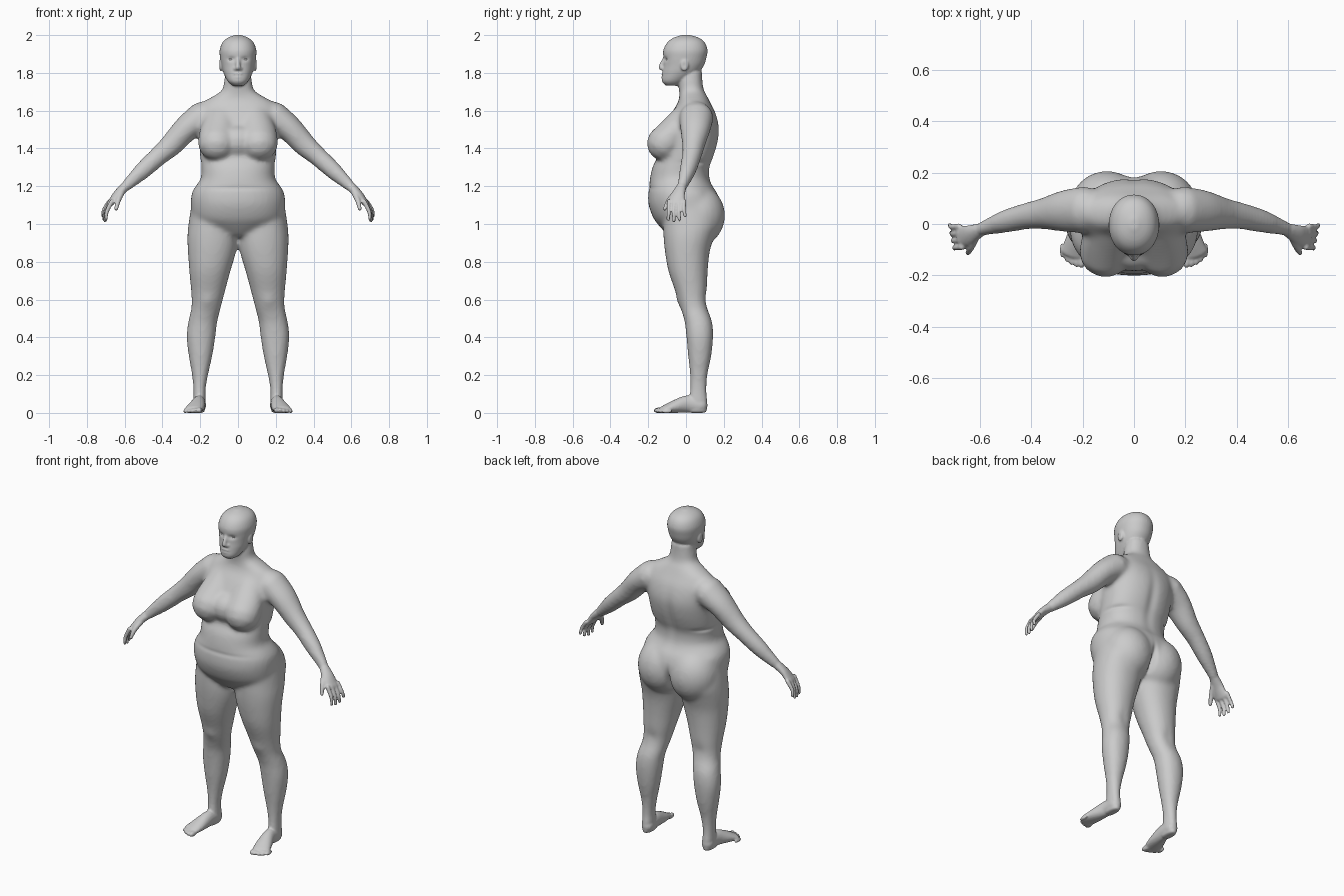
import bpy, bmesh, math
from mathutils import Vector


def spline(rows, steps=5):
    """Catmull-Rom interpolation through rows of numbers."""
    out = []
    for i in range(len(rows) - 1):
        p = [rows[max(0, min(len(rows) - 1, i + k))] for k in (-1, 0, 1, 2)]
        for s in range(steps):
            t = s / steps
            out.append([0.5 * (2 * b + (c - a) * t + (2 * a - 5 * b + 4 * c - d) * t * t
                               + (3 * b - a - 3 * c + d) * t ** 3) for a, b, c, d in zip(*p)])
    return out + [list(rows[-1])]


def loft(bm, rings, side=1):
    loops = [[bm.verts.new((v[0] * side, v[1], v[2])) for v in r] for r in rings]
    n = len(loops[0])
    for a, b in zip(loops, loops[1:]):
        for i in range(n):
            bm.faces.new((a[i], a[(i + 1) % n], b[(i + 1) % n], b[i]))
    bm.faces.new(loops[0])
    bm.faces.new(loops[-1])


def stack(bm, rows, side=1, power=2.0, n=40):
    """Horizontal sections: z, x0, x1, y0, y1."""
    rings = []
    for z, x0, x1, y0, y1 in spline(rows):
        ring = []
        for i in range(n):
            a = math.tau * i / n
            c, s = math.cos(a), math.sin(a)
            ring.append(((x0 + x1) / 2 + (x1 - x0) / 2 * math.copysign(abs(c) ** (2 / power), c),
                         (y0 + y1) / 2 + (y1 - y0) / 2 * math.copysign(abs(s) ** (2 / power), s), z))
        rings.append(ring)
    loft(bm, rings, side)


def tube(bm, rows, sides=(1, -1), n=20):
    """Round-ended limb: x, y, z, horizontal radius, other radius."""
    pts = spline(rows)
    pos = [Vector(p[:3]) for p in pts]
    rings = []

    def ring(c, t, ra, rb):
        u = t.cross(Vector((0, 0, 1))).normalized()
        w = u.cross(t)
        rings.append([c + u * ra * math.cos(math.tau * i / n) + w * rb * math.sin(math.tau * i / n)
                      for i in range(n)])
    last = len(pts) - 1
    for i, p in enumerate(pts):
        t = (pos[min(i + 1, last)] - pos[max(i - 1, 0)]).normalized()
        r = min(p[3], p[4])
        caps = [0]
        if i == 0:
            caps = [-85, -60, -30, 0]
        elif i == last:
            caps = [0, 30, 60, 85]
        for d in caps:
            k = math.cos(math.radians(d))
            ring(pos[i] + t * r * math.sin(math.radians(d)), t, p[3] * k, p[4] * k)
    for s in sides:
        loft(bm, rings, s)


def ball(bm, c, r, sides=(1, -1)):
    for s in sides:
        vs = bmesh.ops.create_uvsphere(bm, u_segments=24, v_segments=16, radius=1)["verts"]
        for v in vs:
            v.co = Vector((s * (c[0] + v.co.x * r[0]), c[1] + v.co.y * r[1], c[2] + v.co.z * r[2]))


def fuse(bm, name, voxel, smooth):
    """Merge overlapping pieces into one soft skin."""
    bmesh.ops.recalc_face_normals(bm, faces=bm.faces)
    me = bpy.data.meshes.new(name)
    bm.to_mesh(me)
    bm.free()
    ob = bpy.data.objects.new(name, me)
    bpy.context.collection.objects.link(ob)
    m = ob.modifiers.new("skin", 'REMESH')
    m.mode, m.voxel_size = 'VOXEL', voxel
    m = ob.modifiers.new("soft", 'SMOOTH')
    m.factor, m.iterations = 0.5, smooth
    dg = bpy.context.evaluated_depsgraph_get()
    out = bpy.data.meshes.new_from_object(ob.evaluated_get(dg))
    bpy.data.objects.remove(ob)
    return out


# torso and neck: z, half width, front, back
bm = bmesh.new()
torso = [(.935, .07, -.09, .08), (.96, .13, -.115, .13), (.99, .195, -.142, .165),
         (1.03, .24, -.172, .18), (1.10, .25, -.198, .185), (1.16, .246, -.2, .168),
         (1.20, .225, -.194, .142), (1.24, .197, -.191, .126), (1.30, .194, -.178, .126),
         (1.35, .2, -.155, .145), (1.42, .205, -.15, .167), (1.50, .21, -.125, .177),
         (1.58, .215, -.082, .16), (1.64, .19, -.044, .13), (1.68, .125, -.035, .11),
         (1.71, .084, -.037, .094), (1.76, .073, -.042, .087), (1.82, .066, -.03, .085)]
stack(bm, [(z, -w, w, f, b) for z, w, f, b in torso], power=2.25)
# legs
leg = [(1.17, .06, .24, -.09, .11), (1.08, .03, .25, -.115, .15), (1.0, .01, .262, -.12, .17),
       (.93, .0, .268, -.119, .148), (.85, .011, .265, -.111, .125),
       (.75, .04, .258, -.093, .115), (.65, .067, .249, -.059, .111),
       (.60, .08, .246, -.043, .108), (.55, .093, .248, -.027, .115), (.48, .11, .264, -.007, .139),
       (.40, .12, .272, .002, .144), (.30, .136, .261, .011, .134), (.20, .158, .244, .021, .114),
       (.12, .171, .237, .021, .109), (.05, .17, .237, .01, .117), (.0, .173, .234, 0, .114)]
for s in (1, -1):
    stack(bm, leg, s, power=2.15)
# buttocks, breasts, arms
ball(bm, (.105, .065, 1.045), (.145, .142, .16))
tube(bm, [(.09, .0, 1.585, .08, .06), (.105, -.068, 1.49, .098, .08), (.112, -.115, 1.427, .102, .094)])
ball(bm, (0, -.105, 1.435), (.10, .08, .085), (1,))
tube(bm, [(.19, .055, 1.565, .092, .084), (.27, .05, 1.508, .082, .07), (.35, .04, 1.422, .062, .062),
          (.42, .03, 1.36, .052, .052), (.50, .01, 1.287, .045, .047), (.57, -.012, 1.222, .032, .035),
          (.61, -.028, 1.185, .027, .026)])
soft = fuse(bm, "body_soft", .012, 11)

bm = bmesh.new()
bm.from_mesh(soft)
# head
head = [(1.732, .028, -.105, -.03), (1.755, .054, -.127, .0), (1.80, .077, -.125, .065),
        (1.84, .088, -.12, .095), (1.88, .095, -.12, .108), (1.92, .097, -.12, .114),
        (1.96, .083, -.1, .1), (1.985, .056, -.068, .07), (2.001, .015, -.02, .02)]
stack(bm, [(z, -w, w, f, b) for z, w, f, b in head], power=2.1)
# nose, lips, ears
tube(bm, [(0, -.112, 1.878, .01, .01), (0, -.127, 1.845, .012, .013), (0, -.133, 1.828, .014, .012)], (1,))
ball(bm, (.011, -.122, 1.822), (.011, .012, .01))
ball(bm, (0, -.119, 1.793), (.027, .012, .007), (1,))
ball(bm, (0, -.119, 1.78), (.024, .012, .007), (1,))
ball(bm, (.09, -.008, 1.842), (.012, .022, .033))
# hands: palm, thumb, fingers
tube(bm, [(.60, -.024, 1.195, .027, .025), (.64, -.042, 1.155, .038, .021), (.675, -.05, 1.11, .044, .016)])
tube(bm, [(.615, -.05, 1.168, .016, .016), (.634, -.09, 1.125, .014, .014), (.645, -.112, 1.08, .01, .01)])
for i, drop in enumerate((.088, .096, .09, .068)):
    y = -.09 + .027 * i
    tube(bm, [(.668 + .004 * i, y, 1.12, .0115, .0125),
              (.695 + .005 * i, y - .002, 1.112 - drop * .55, .0098, .011),
              (.698 + .006 * i, y - .004 + .003 * i, 1.112 - drop, .0085, .0095)], n=12)
# feet and toes
tube(bm, [(.203, .08, .04, .034, .04), (.206, .01, .047, .034, .046), (.22, -.06, .033, .045, .034),
          (.236, -.115, .019, .05, .02)])
for i in range(5):
    r = .016 - .0016 * i
    ball(bm, (.204 + .019 * i, -.142 + .005 * i * i / 2, r * .85), (r * .9, .03, r))
body_mesh = fuse(bm, "body", .006, 2)
bpy.data.meshes.remove(soft)

# sculpted creases: centre, radii, push
dents = [((.036, -.118, 1.873), (.022, .04, .012), (0, .009, 0)),      # eye sockets
         ((0, -.13, 1.787), (.022, .03, .003), (0, .005, 0)),          # mouth
         ((.1, -.01, 1.84), (.02, .01, .016), (-.005, 0, 0)),          # ear hollow
         ((0, .17, 1.38), (.03, .08, .15), (0, -.01, 0)),              # spine
         ((0, .19, .99), (.014, .09, .07), (0, -.035, 0)),             # buttock cleft
         ((0, -.2, 1.19), (.2, .08, .012), (0, .003, 0)),              # belly fold
         ((.19, .08, 1.325), (.06, .08, .012), (-.007, -.005, 0)),     # side fold
         ((.16, -.045, .59), (.035, .05, .035), (0, -.006, 0)),        # knees
         ((.16, .10, .60), (.03, .05, .05), (0, -.005, 0))]            # knee backs
for v in body_mesh.vertices:
    co = v.co.copy()
    side = 1 if co.x >= 0 else -1
    for c, r, push in dents:
        d = sum(((a - b) / k) ** 2 for a, b, k in zip((abs(co.x), co.y, co.z), c, r))
        if d < 6:
            v.co += Vector((push[0] * side, push[1], push[2])) * math.exp(-d)
    v.co.z = max(v.co.z, 0)
body = bpy.data.objects.new("body", body_mesh)
bpy.context.collection.objects.link(body)
body_mesh.polygons.foreach_set("use_smooth", [True] * len(body_mesh.polygons))

# eyes
bm = bmesh.new()
ball(bm, (.036, -.092, 1.872), (.016, .014, .008))
bmesh.ops.recalc_face_normals(bm, faces=bm.faces)
eye_mesh = bpy.data.meshes.new("eyes")
bm.to_mesh(eye_mesh)
bm.free()
eye_mesh.polygons.foreach_set("use_smooth", [True] * len(eye_mesh.polygons))
bpy.context.collection.objects.link(bpy.data.objects.new("eyes", eye_mesh))
